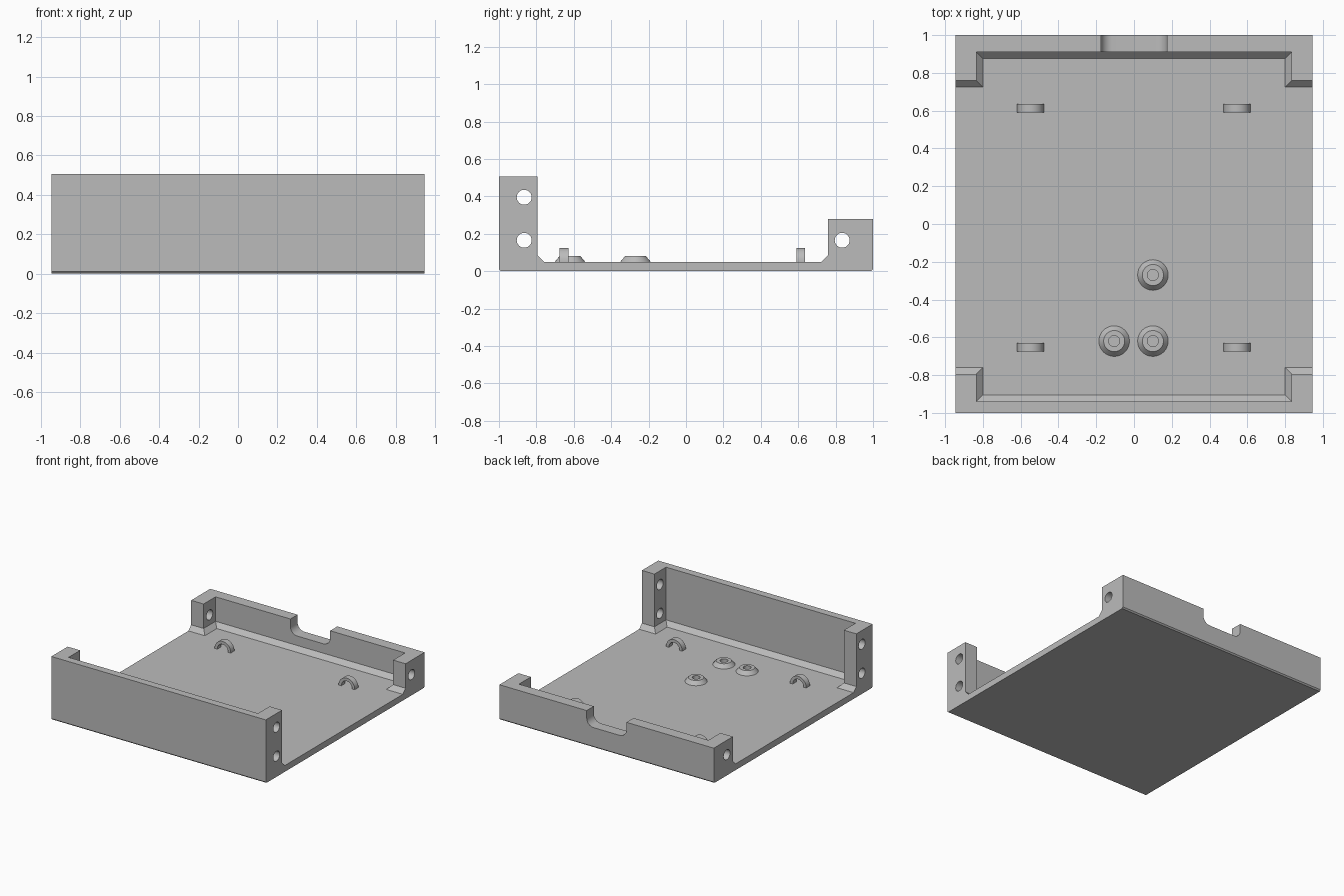
import bpy, bmesh, math

cube = bpy.data.objects.get("Cube")
if cube:
    bpy.data.objects.remove(cube, do_unlink=True)

grey = bpy.data.materials.new("plain grey")
grey.use_nodes = True
COLOR = (0.5, 0.5, 0.5, 1)
grey.diffuse_color = COLOR
grey.node_tree.nodes["Principled BSDF"].inputs["Base Color"].default_value = COLOR

W, L, FLOOR, BEVEL = 0.945, 1.0, 0.05, 0.01


def loft(name, rings):
    """Closed solid through a list of equal-length point rings."""
    bm = bmesh.new()
    loops = [[bm.verts.new(p) for p in ring] for ring in rings]
    n = len(loops[0])
    for a, b in zip(loops, loops[1:]):
        for i in range(n):
            j = (i + 1) % n
            bm.faces.new((a[i], a[j], b[j], b[i]))
    bm.faces.new(loops[0][::-1])
    bm.faces.new(loops[-1])
    bmesh.ops.recalc_face_normals(bm, faces=bm.faces)
    me = bpy.data.meshes.new(name)
    bm.to_mesh(me)
    bm.free()
    ob = bpy.data.objects.new(name, me)
    bpy.context.collection.objects.link(ob)
    me.materials.append(grey)
    return ob


def activate(ob):
    bpy.ops.object.select_all(action='DESELECT')
    ob.select_set(True)
    bpy.context.view_layer.objects.active = ob


def combine(ob, other, operation):
    mod = ob.modifiers.new(operation.title(), 'BOOLEAN')
    mod.operation, mod.solver, mod.object = operation, 'EXACT', other
    activate(ob)
    bpy.ops.object.modifier_apply(modifier=mod.name)
    bpy.data.objects.remove(other, do_unlink=True)


def arc(cx, cz, r, start, end, steps):
    angles = [math.radians(start + (end - start) * i / steps) for i in range(steps + 1)]
    return [(cx + r * math.cos(a), cz + r * math.sin(a)) for a in angles]


def extrude_y(name, profile, y0, y1):
    return loft(name, [[(x, y, z) for x, z in profile] for y in (y0, y1)])


def wall(name, side, thick, post, height):
    """End wall with two corner posts and a sloped foot along the inside."""
    def ring(c, z):
        xi, yw, yp = 0.835 - c, L - thick - c, L - post - c
        half = [(W, L), (W, yp), (xi, yp), (xi, yw)]
        pts = half + [(-x, y) for x, y in reversed(half)]
        return [(x, side * y, z) for x, y in pts]
    foot = 0.035
    return loft(name, [ring(foot, 0.025), ring(foot, FLOOR),
                       ring(0, FLOOR + foot), ring(0, height)])


# Floor plate with bevelled front and back lower edges
side_profile = [(-L, BEVEL), (-L + BEVEL, 0), (L - BEVEL, 0),
                (L, BEVEL), (L, FLOOR), (-L, FLOOR)]
tray = loft("tray", [[(x, y, z) for y, z in side_profile] for x in (-W, W)])

# End walls with corner posts
combine(tray, wall("front_wall", -1, 0.06, 0.205, 0.505), 'UNION')
combine(tray, wall("back_wall", 1, 0.09, 0.24, 0.28), 'UNION')

# Screw holes through the posts
for y, z in [(-0.865, 0.395), (-0.865, 0.165), (0.835, 0.165)]:
    circle = arc(y, z, 0.04, 0, 345, 23)
    cutter = loft("hole_cutter", [[(x, a, b) for a, b in circle] for x in (-1.1, 1.1)])
    combine(tray, cutter, 'DIFFERENCE')

# Rounded cable notch in the back wall
half, low, r = 0.175, 0.16, 0.06
notch = ([(-half, 0.4)] + arc(-half + r, low + r, r, 180, 270, 8)
         + arc(half - r, low + r, r, 270, 360, 8) + [(half, 0.4)])
combine(tray, extrude_y("notch_cutter", notch, 0.85, 1.1), 'DIFFERENCE')

# Merge leftover flat seams
bm = bmesh.new()
bm.from_mesh(tray.data)
bmesh.ops.remove_doubles(bm, verts=bm.verts, dist=0.0001)
bmesh.ops.dissolve_limit(bm, angle_limit=math.radians(0.5),
                         verts=bm.verts, edges=bm.edges)
bm.to_mesh(tray.data)
bm.free()
parts = [tray]

# Arched cable loops
for yname, y in (("front", -0.652), ("back", 0.613)):
    for xname, x in (("right", -0.548), ("left", 0.545)):
        arch = (arc(x, FLOOR + 0.003, 0.071, 0, 180, 20)
                + arc(x, FLOOR + 0.003, 0.047, 180, 0, 20))
        arch = ([(x + 0.071, FLOOR - 0.01)] + arch[:21]
                + [(x - 0.071, FLOOR - 0.01), (x - 0.047, FLOOR - 0.01)]
                + arch[21:] + [(x + 0.047, FLOOR - 0.01)])
        parts.append(extrude_y(f"{yname}_{xname}_loop", arch, y - 0.023, y + 0.023))

# Conical bosses with a blind hole
for i, (x, y) in enumerate([(0.1, -0.27), (0.1, -0.62), (-0.105, -0.62)]):
    steps = [(0.081, FLOOR - 0.01), (0.081, FLOOR), (0.056, 0.08),
             (0.029, 0.08), (0.029, FLOOR + 0.002)]
    rings = [[(a, b, z) for a, b in arc(x, y, rad, 0, 348.75, 31)] for rad, z in steps]
    parts.append(loft(f"boss_{i + 1}", rings))

for ob in parts:
    activate(ob)
    bpy.ops.object.shade_smooth_by_angle(angle=math.radians(25))
